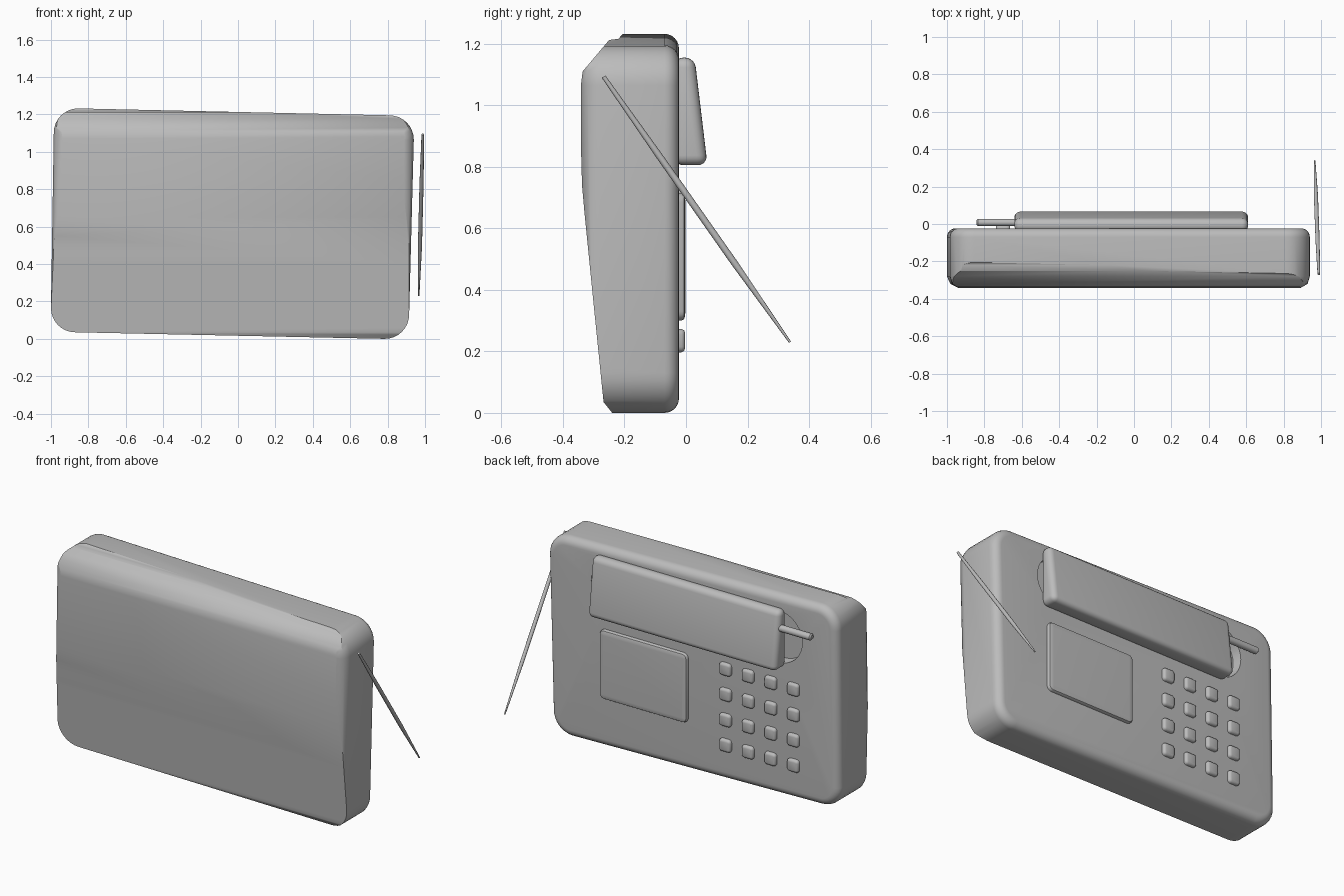
import bpy, bmesh, math
from mathutils import Vector

if "Cube" in bpy.data.objects:
    bpy.data.objects.remove(bpy.data.objects["Cube"])

GREY = (0.5, 0.5, 0.5, 1)
grey = bpy.data.materials.new("plain grey")
grey.use_nodes = True
grey.diffuse_color = GREY
grey.node_tree.nodes["Principled BSDF"].inputs["Base Color"].default_value = GREY


def select_only(ob):
    bpy.ops.object.select_all(action='DESELECT')
    ob.select_set(True)
    bpy.context.view_layer.objects.active = ob


def loft(name, rings):
    """Skin a stack of equal closed rings and cap both ends."""
    bm = bmesh.new()
    loops = [[bm.verts.new(p) for p in ring] for ring in rings]
    n = len(loops[0])
    for a, b in zip(loops, loops[1:]):
        for i in range(n):
            j = (i + 1) % n
            bm.faces.new((a[i], a[j], b[j], b[i]))
    bm.faces.new(loops[0])
    bm.faces.new(loops[-1])
    bmesh.ops.recalc_face_normals(bm, faces=bm.faces)
    mesh = bpy.data.meshes.new(name)
    bm.to_mesh(mesh)
    bm.free()
    ob = bpy.data.objects.new(name, mesh)
    bpy.context.collection.objects.link(ob)
    mesh.materials.append(grey)
    return ob


def prism_x(name, profile, x0, x1):
    """Extrude a (y, z) profile along x."""
    return loft(name, [[(x, y, z) for y, z in profile] for x in (x0, x1)])


def apply_modifier(ob, mod):
    select_only(ob)
    bpy.ops.object.modifier_apply(modifier=mod.name)


def boolean(ob, tool, operation):
    mod = ob.modifiers.new(operation, 'BOOLEAN')
    mod.operation, mod.object, mod.solver = operation, tool, 'EXACT'
    apply_modifier(ob, mod)
    bpy.data.objects.remove(tool)


def bevel(ob, width, segments):
    mod = ob.modifiers.new("round", 'BEVEL')
    mod.width, mod.segments = width, segments
    apply_modifier(ob, mod)


def smooth(ob, angle=40):
    select_only(ob)
    bpy.ops.object.shade_smooth_by_angle(angle=math.radians(angle))


def rounded_outline(y, inset, corners, radius, steps=8):
    """Rounded quad in the xz plane; corners run anticlockwise from top right."""
    ring = []
    for k, (x, z) in enumerate(corners):
        sx, sz = (1, -1, -1, 1)[k], (1, 1, -1, -1)[k]
        for i in range(steps + 1):
            t = math.radians(90 * (k + i / steps))
            ring.append((x - sx * radius + (radius - inset) * math.cos(t), y,
                         z - sz * radius + (radius - inset) * math.sin(t)))
    return ring


def disc(y, x, z, radius, n=32):
    return [(x + radius * math.cos(math.tau * i / n), y,
             z + radius * math.sin(math.tau * i / n)) for i in range(n)]


# Body: slightly skewed rounded slab, rounded towards the back
corners = [(.94, 1.195), (-.985, 1.232), (-1, .035), (.915, 0)]
R = 0.13
rings = []
for i in range(7):
    t = math.radians(15 * i)
    rings.append(rounded_outline(-.07 + .047 * math.cos(t), .047 * (1 - math.sin(t)), corners, R))
rings += [rounded_outline(y, d, corners, R) for y, d in ((-.28, 0), (-.32, .012), (-.342, .05))]
body = loft("body", rings)

# Side profile: sloping lower front and chamfered top
profile = [(.1, -.1), (-.24, -.1), (-.24, .0), (-.268, .035), (-.305, .4), (-.33, .65),
           (-.338, .74), (-.341, .85), (-.341, 1.07), (-.336, 1.11), (-.25, 1.212),
           (-.22, 1.216), (-.05, 1.4), (.1, 1.4)]
boolean(body, prism_x("profile_tool", profile, -1.2, 1.2), 'INTERSECT')

# Round cups behind the handset ends
for x in (-.60, .49):
    cup = loft("cup_tool", [disc(.1, x, .98, .165), disc(-.08, x, .98, .15)])
    boolean(body, cup, 'DIFFERENCE')
smooth(body, 45)

# Handset with slanted outer face
handset = prism_x("handset", [(-.04, 1.155), (.028, 1.155), (.07, .805), (-.04, .805)], -.64, .61)
bevel(handset, .032, 5)
smooth(handset)

# Cord plug at the handset end
plug = loft("cord_plug", [[(x, .008 + r * math.cos(math.tau * i / 16), 1.05 + r * math.sin(math.tau * i / 16))
                           for i in range(16)]
                          for x, r in ((-.6, .02), (-.835, .02), (-.842, .012))])
smooth(plug)

# Display: softly domed slab
display_corners = [(.58, .715), (0, .715), (0, .3), (.58, .3)]
display = loft("display", [rounded_outline(y, d, display_corners, .03, 4) for y, d in
                           ((-.04, 0), (-.014, 0), (-.006, .005), (-.003, .015), (-.002, .029))])
smooth(display)

# Keypad
for row in range(4):
    for col in range(4):
        x, z = -.25 - .15 * col, .235 + .152 * row
        h = .038
        key_corners = [(x + h, z + h), (x - h, z + h), (x - h, z - h), (x + h, z - h)]
        key = loft(f"key_{row + 1}_{col + 1}",
                   [rounded_outline(y, d, key_corners, .018, 3) for y, d in
                    ((-.04, 0), (-.014, 0), (-.006, .005), (-.003, .014))])
        smooth(key)

# Thin stick beside the body, tapered at both ends
start, end = Vector((.988, -.268, 1.093)), Vector((.966, .338, .23))
axis = (end - start).normalized()
side = axis.cross(Vector((1, 0, 0))).normalized()
other = axis.cross(side)
stick = loft("side_stick", [[start.lerp(end, f) + r * (side * math.cos(math.tau * i / 12)
                             + other * math.sin(math.tau * i / 12)) for i in range(12)]
                            for f, r in ((0, .007), (.3, .011), (.7, .011), (1, .004))])
smooth(stick)
